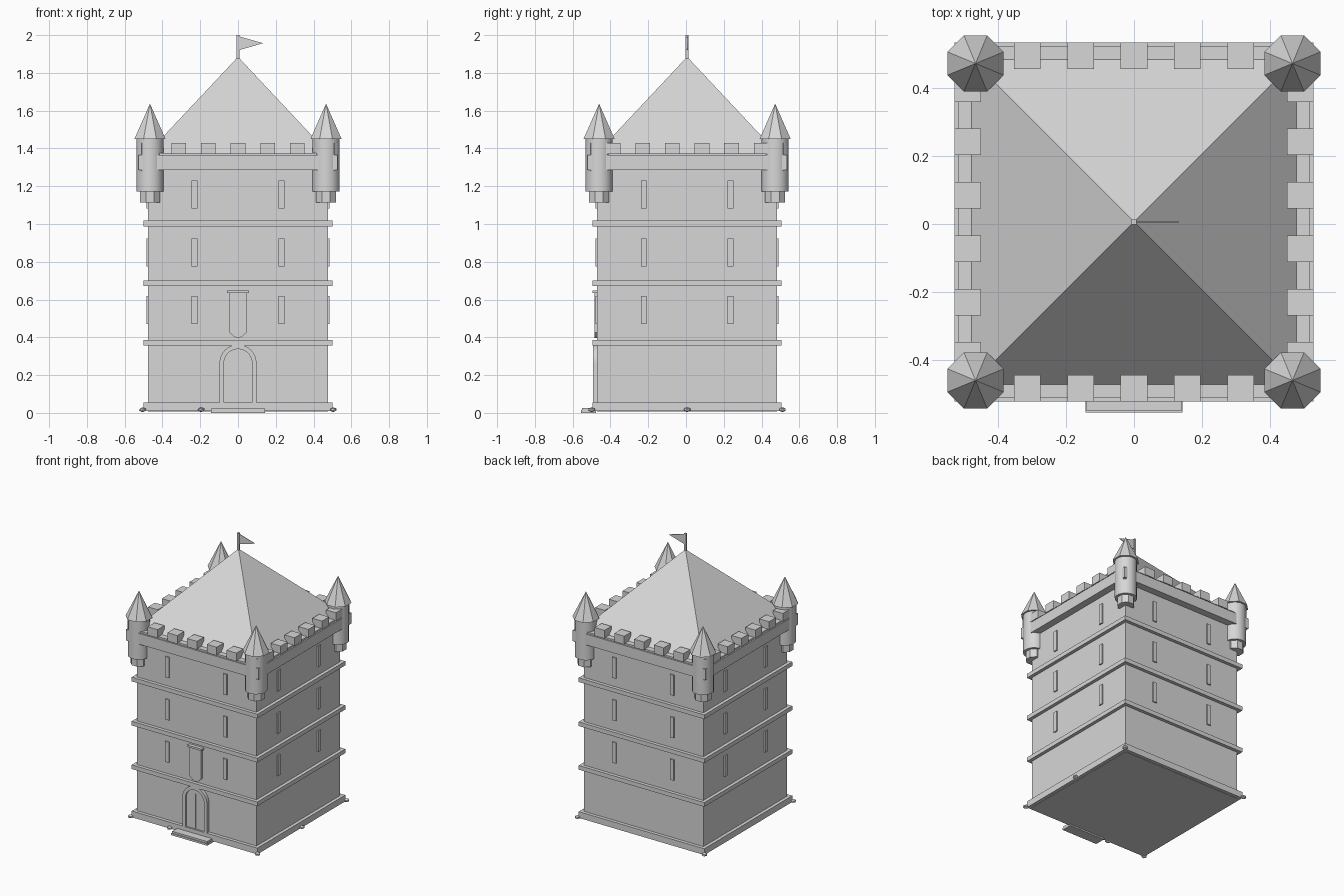
import bpy, bmesh, math
from mathutils import Matrix, Vector

cube = bpy.data.objects.get("Cube")
if cube:
    bpy.data.objects.remove(cube, do_unlink=True)

SHIFT = Vector((0, 0.006, 0))  # the doorstep sticks out, so the tower sits slightly back
WALL = 0.476                   # half width of the walls
CORNER = 0.466                 # turret centres

stone = bpy.data.materials.new("stone_grey")
stone.use_nodes = True
stone.diffuse_color = (0.68, 0.68, 0.68, 1)
stone.node_tree.nodes["Principled BSDF"].inputs["Base Color"].default_value = (0.68, 0.68, 0.68, 1)


def finish(name, bm, smooth=False):
    bmesh.ops.recalc_face_normals(bm, faces=bm.faces[:])
    bmesh.ops.translate(bm, vec=SHIFT, verts=bm.verts[:])
    mesh = bpy.data.meshes.new(name)
    bm.to_mesh(mesh)
    bm.free()
    mesh.materials.append(stone)
    obj = bpy.data.objects.new(name, mesh)
    bpy.context.collection.objects.link(obj)
    if smooth:
        bpy.ops.object.select_all(action="DESELECT")
        obj.select_set(True)
        bpy.context.view_layer.objects.active = obj
        bpy.ops.object.shade_smooth_by_angle(angle=math.radians(35))
    return obj


def box(name, centre, size, turn=0):
    bm = bmesh.new()
    m = Matrix.Translation(centre) @ Matrix.Rotation(turn, 4, "Z") @ Matrix.Diagonal((*size, 1))
    bmesh.ops.create_cube(bm, size=1, matrix=m)
    return finish(name, bm)


def slab(name, half, low, high):
    return box(name, (0, 0, (low + high) / 2), (2 * half, 2 * half, high - low))


def cone(name, x, y, low, high, r1, r2, sides, turn=0, smooth=False):
    bm = bmesh.new()
    m = Matrix.Translation((x, y, (low + high) / 2)) @ Matrix.Rotation(turn, 4, "Z")
    bmesh.ops.create_cone(bm, cap_ends=True, segments=sides, radius1=r1, radius2=r2,
                          depth=high - low, matrix=m)
    bmesh.ops.remove_doubles(bm, verts=bm.verts[:], dist=0.0001)
    return finish(name, bm, smooth)


def plate(name, outline, front, back):
    """Extrude an x-z outline along y."""
    bm = bmesh.new()
    face = bm.faces.new([bm.verts.new((x, front, z)) for x, z in outline])
    new = bmesh.ops.extrude_face_region(bm, geom=[face])["geom"]
    bmesh.ops.translate(bm, vec=(0, back - front, 0),
                        verts=[v for v in new if isinstance(v, bmesh.types.BMVert)])
    return finish(name, bm)


def arch(radius, spring):
    """Points of a semicircle from right to left."""
    return [(radius * math.cos(math.pi * i / 16), spring + radius * math.sin(math.pi * i / 16))
            for i in range(17)]


# Tower body, plinth, string courses, parapet band and the wall walk on it
slab("tower_walls", WALL, 0.008, 1.33)
slab("plinth", 0.5, 0.01, 0.055)
for i, z in enumerate((0.372, 0.686, 1.003)):
    slab(f"string_course_{i + 1}", 0.5, z - 0.015, z + 0.015)
slab("parapet_band", 0.528, 1.286, 1.364)
slab("wall_walk", 0.518, 1.36, 1.376)

for i in range(4):
    a = i * math.pi / 2
    out = Vector((math.sin(a), -math.cos(a), 0))
    along = Vector((math.cos(a), math.sin(a), 0))
    # Merlons
    count = 5 if i % 2 == 0 else 6
    for k in range(count):
        offset = (k - (count - 1) / 2) * 0.157
        box(f"merlon_{i + 1}_{k + 1}", out * 0.489 + along * offset + Vector((0, 0, 1.4)),
            (0.078, 0.078, 0.06), a)
    # Two narrow windows on each of the three upper floors
    for floor, z in enumerate((0.545, 0.85, 1.155)):
        for side in (-1, 1):
            box(f"wall_slit_{i + 1}_{floor + 1}_{'right' if side < 0 else 'left'}",
                out * WALL + along * side * 0.23 + Vector((0, 0, z)),
                (0.03, 0.018, 0.148), a)

# Pyramid roof
cone("main_roof", 0, 0, 1.365, 1.885, 0.488 * math.sqrt(2), 0, 4, math.pi / 4)

# Corner turrets
EIGHTH = math.pi / 8
for sx in (-1, 1):
    for sy in (-1, 1):
        tag = ("front" if sy < 0 else "back") + ("_right" if sx < 0 else "_left")
        x, y = sx * CORNER, sy * CORNER
        cone(f"turret_corbel_{tag}", x, y, 1.115, 1.18, 0.057, 0.057, 8, EIGHTH)
        cone(f"turret_body_{tag}", x, y, 1.173, 1.452, 0.073, 0.073, 16, EIGHTH / 2, True)
        cone(f"turret_roof_{tag}", x, y, 1.45, 1.637, 0.0893, 0, 8, EIGHTH)
        d = 0.07 * math.sqrt(0.5)
        box(f"turret_slit_{tag}", (x + sx * d, y + sy * d, 1.355), (0.009, 0.022, 0.15),
            math.atan2(sy, sx))

# Doorway: arched frame, door leaf and centre joint
outer, inner, spring, foot = 0.098, 0.074, 0.264, 0.03
frame = [(outer, foot)] + arch(outer, spring) + [(-outer, foot)]
frame += [(-inner, foot)] + arch(inner, spring)[::-1] + [(inner, foot)]
plate("door_frame", frame, -0.499, -WALL + 0.005)
plate("door", [(inner, foot)] + arch(inner, spring) + [(-inner, foot)], -0.488, -WALL + 0.005)
box("door_joint", (0, -0.488, 0.18), (0.006, 0.008, 0.25))

# Doorstep: a tread over a slightly smaller base
box("doorstep_base", (0, -0.522, 0.007), (0.286, 0.078, 0.014))
box("doorstep_tread", (0, -0.52, 0.02), (0.278, 0.072, 0.014))

# Hanging banner on its rod
plate("banner", [(0.045, 0.64), (-0.045, 0.64), (-0.045, 0.425), (-0.022, 0.404), (0, 0.396),
                 (0.022, 0.404), (0.045, 0.425)], -0.491, -WALL + 0.005)
box("banner_rod", (0, -0.486, 0.642), (0.114, 0.03, 0.014))

# Flagpole and pennant
box("flagpole", (0, 0, 1.935), (0.015, 0.015, 0.13))
plate("pennant", [(0.004, 1.994), (0.132, 1.957), (0.004, 1.92)], -0.002, 0.002)

# Small stones round the foot
spots = [(sx * 0.505, sy * 0.505) for sx in (-1, 1) for sy in (-1, 1)]
for i, (x, y) in enumerate(spots + [(-0.195, -0.505), (0.505, 0)]):
    bm = bmesh.new()
    bmesh.ops.create_icosphere(bm, subdivisions=1, radius=1, matrix=Matrix.Translation(
        (x, y, 0.017)) @ Matrix.Diagonal((0.02, 0.02, 0.013, 1)))
    finish(f"foot_stone_{i + 1}", bm)
